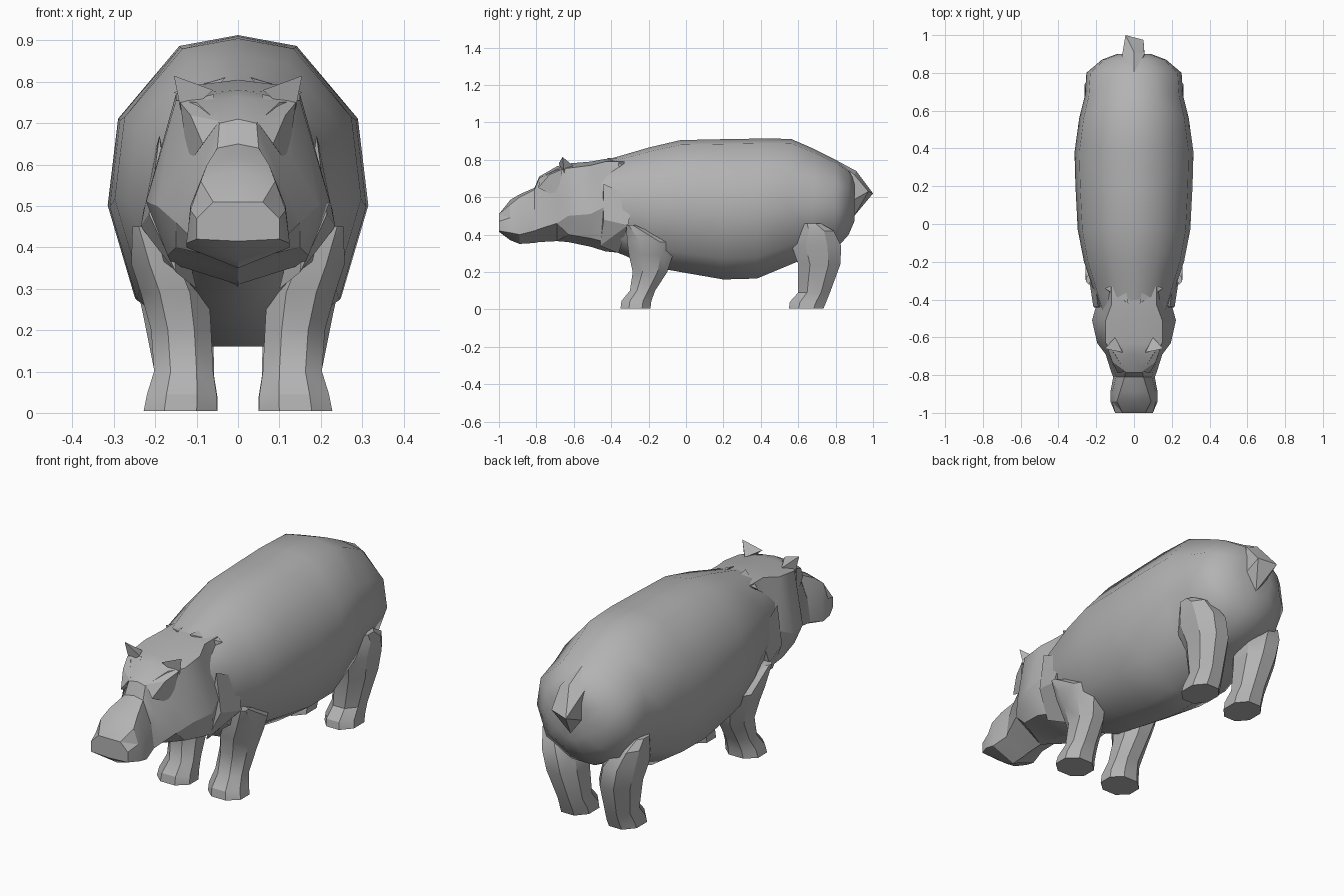
import bpy, bmesh, math

cube = bpy.data.objects.get("Cube")
if cube:
    bpy.data.objects.remove(cube, do_unlink=True)

hide = bpy.data.materials.new("grey hide")
hide.use_nodes = True
grey = (0.45, 0.45, 0.45, 1)
hide.diffuse_color = grey
hide.node_tree.nodes["Principled BSDF"].inputs["Base Color"].default_value = grey


def finish(name, bm, angle):
    """Turn a bmesh into a shaded object."""
    bmesh.ops.recalc_face_normals(bm, faces=bm.faces[:])
    mesh = bpy.data.meshes.new(name)
    bm.to_mesh(mesh)
    bm.free()
    mesh.materials.append(hide)
    obj = bpy.data.objects.new(name, mesh)
    bpy.context.collection.objects.link(obj)
    bpy.ops.object.select_all(action='DESELECT')
    obj.select_set(True)
    bpy.context.view_layer.objects.active = obj
    bpy.ops.object.shade_smooth_by_angle(angle=math.radians(angle))


def loft(name, rings, angle):
    """Skin a closed tube over rings of equal point count."""
    bm = bmesh.new()
    loops = [[bm.verts.new(p) for p in ring] for ring in rings]
    n = len(loops[0])
    for a, b in zip(loops, loops[1:]):
        for i in range(n):
            j = (i + 1) % n
            bm.faces.new((a[i], a[j], b[j], b[i]))
    bm.faces.new(loops[0])
    bm.faces.new(loops[-1])
    bmesh.ops.triangulate(bm, faces=bm.faces[:])
    finish(name, bm, angle)


def solid(name, points, side=1):
    """Convex faceted piece around a few points."""
    bm = bmesh.new()
    for x, y, z in points:
        bm.verts.new((side * x, y, z))
    bmesh.ops.convex_hull(bm, input=bm.verts[:])
    finish(name, bm, 20)


def mirrored_ring(y, half):
    """Full ring from a half outline running top centre to bottom centre."""
    other = [(-x, z) for x, z in half[-2:0:-1]]
    return [(x, y, z) for x, z in half + other]


# Barrel body: y, bottom, top, half width
outline = [(0, 1), (.45, .965), (.92, .73), (1, .45), (.79, .15), (.25, 0), (0, 0)]
body = [(-.46, .34, .79, .18), (-.32, .285, .83, .225), (-.2, .23, .865, .265),
        (-.03, .2, .905, .298), (.2, .16, .91, .31), (.38, .165, .913, .315),
        (.56, .24, .912, .29), (.68, .29, .86, .26), (.8, .32, .8, .252),
        (.87, .4, .75, .17), (.9, .47, .7, .09)]
loft("body", [mirrored_ring(y, [(x * w, lo + z * (hi - lo)) for x, z in outline])
              for y, lo, hi, w in body], 45)

# Head: y, top, brow, side, jaw, bottom
head = [(-1, .51, (.06, .51), (.1, .47), (.1, .42), .415),
        (-.94, .585, (.09, .56), (.115, .49), (.125, .41), .37),
        (-.89, .615, (.075, .6), (.115, .5), (.125, .4), .35),
        (-.81, .65, (.05, .64), (.095, .53), (.11, .42), .355),
        (-.785, .71, (.045, .7), (.1, .57), (.12, .43), .36),
        (-.69, .765, (.1, .75), (.13, .61), (.15, .46), .365),
        (-.63, .78, (.15, .755), (.195, .5), (.15, .4), .36),
        (-.51, .79, (.15, .77), (.222, .51), (.17, .38), .335),
        (-.43, .805, (.12, .79), (.2, .55), (.16, .36), .31),
        (-.33, .81, (.12, .79), (.19, .55), (.15, .36), .3)]
loft("head", [mirrored_ring(y, [(0, top), brow, side, jaw, (0, low)])
              for y, top, brow, side, jaw, low in head], 25)


def leg_ring(z, x0, x1, y0, y1, side):
    """Rounded rectangle with clipped corners."""
    c = .28
    ring = [(c, 0), (1 - c, 0), (1, c), (1, 1 - c),
            (1 - c, 1), (c, 1), (0, 1 - c), (0, c)]
    return [(side * (x0 + u * (x1 - x0)), y0 + v * (y1 - y0), z) for u, v in ring]


# Legs: z, inner x, outer x, front y, back y
legs = {
    "front": [(.005, .05, .228, -.35, -.19), (.045, .052, .22, -.345, -.185),
              (.1, .06, .203, -.3, -.165), (.2, .065, .21, -.285, -.1),
              (.29, .07, .235, -.305, -.07), (.36, .1, .258, -.315, -.07),
              (.45, .2, .255, -.32, -.27)],
    "rear": [(.005, .05, .21, .55, .735), (.04, .05, .205, .555, .75),
             (.09, .058, .2, .6, .77), (.24, .06, .23, .6, .825),
             (.34, .08, .252, .565, .83), (.42, .14, .262, .605, .79),
             (.46, .18, .255, .62, .72)],
}

for side, word in ((1, "left"), (-1, "right")):
    for part, rows in legs.items():
        loft(f"{part}_leg_{word}", [leg_ring(*row, side) for row in rows], 32)
    # Pointed ear, raised brow and loose skin behind the jaw
    solid(f"ear_{word}", [(.06, -.68, .78), (.155, -.66, .815),
                          (.135, -.65, .715), (.1, -.6, .765)], side)
    solid(f"brow_{word}", [(.045, -.78, .705), (.115, -.73, .72), (.085, -.79, .65),
                           (.14, -.66, .75), (.06, -.66, .77), (.12, -.69, .6)], side)
    solid(f"neck_fold_{word}", [(.03, -.42, .81), (.155, -.34, .775),
                                (.05, -.3, .81), (.1, -.38, .74)], side)
    solid(f"jowl_{word}", [(.19, -.44, .67), (.215, -.44, .48), (.15, -.46, .34),
                           (.1, -.36, .3), (.235, -.31, .45), (.21, -.28, .6)], side)

# Wedge tail flowing out of the rump
solid("tail", [(0, .79, .805), (.055, .9, .72), (-.065, .88, .72), (0, .91, .74),
               (-.045, 1, .62), (.05, .975, .63), (0, .9, .5), (.06, .85, .56),
               (-.07, .85, .56)])
